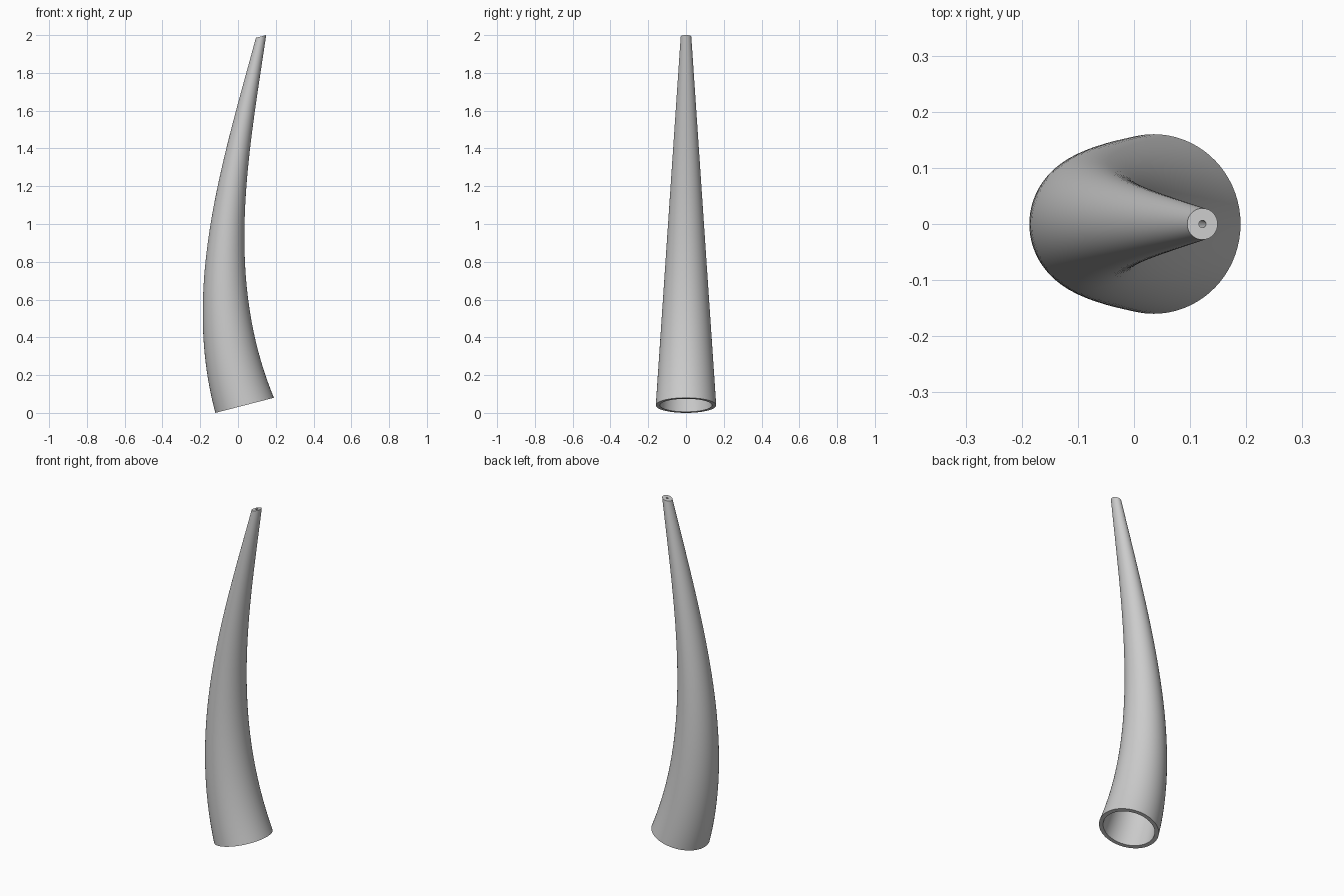
import bpy
import bmesh
import math
from mathutils import Vector
from mathutils.geometry import interpolate_bezier

cube = bpy.data.objects.get("Cube")
if cube:
    bpy.data.objects.remove(cube, do_unlink=True)

SIDES, RINGS = 72, 48
TILT = math.atan2(0.08, 0.31)          # every cross-section leans like the base
ACROSS = Vector((math.cos(TILT), 0, math.sin(TILT)))
DEPTH = Vector((0, 1, 0))

grey = bpy.data.materials.new("plain grey")
grey.use_nodes = True
colour = (0.6, 0.6, 0.6, 1)
grey.diffuse_color = colour
grey.node_tree.nodes["Principled BSDF"].inputs["Base Color"].default_value = colour

# Curved centre line, from the wide mouth at the bottom to the narrow tip
path = interpolate_bezier(Vector((0.035, 0, 0.04)), Vector((-0.185, 0, 0.69)),
                          Vector((-0.015, 0, 1.342)), Vector((0.122, 0, 1.993)), RINGS)


def add_wall(bm, base_radius, tip_radius):
    """Make a tapered tube wall and return its rings of vertices."""
    rings = []
    for i, centre in enumerate(path):
        t = i / (RINGS - 1)
        radius = base_radius + (tip_radius - base_radius) * t
        angles = [math.tau * k / SIDES for k in range(SIDES)]
        rings.append([bm.verts.new(centre + radius * (math.cos(a) * ACROSS + math.sin(a) * DEPTH))
                      for a in angles])
    for lower, upper in zip(rings, rings[1:]):
        bridge(bm, lower, upper)
    return rings


def bridge(bm, first, second):
    for k in range(SIDES):
        n = (k + 1) % SIDES
        bm.faces.new((first[k], first[n], second[n], second[k]))


# Hollow horn: outer wall, bore, and flat rims joining them at both ends
bm = bmesh.new()
outer = add_wall(bm, 0.16, 0.028)
bore = add_wall(bm, 0.138, 0.0065)
bridge(bm, outer[0], bore[0])
bridge(bm, outer[-1], bore[-1])
bmesh.ops.recalc_face_normals(bm, faces=bm.faces)

mesh = bpy.data.meshes.new("hollow_horn")
bm.to_mesh(mesh)
bm.free()
mesh.materials.append(grey)
horn = bpy.data.objects.new("hollow_horn", mesh)
bpy.context.collection.objects.link(horn)

bpy.ops.object.select_all(action='DESELECT')
horn.select_set(True)
bpy.context.view_layer.objects.active = horn
bpy.ops.object.shade_smooth_by_angle(angle=math.radians(40))
